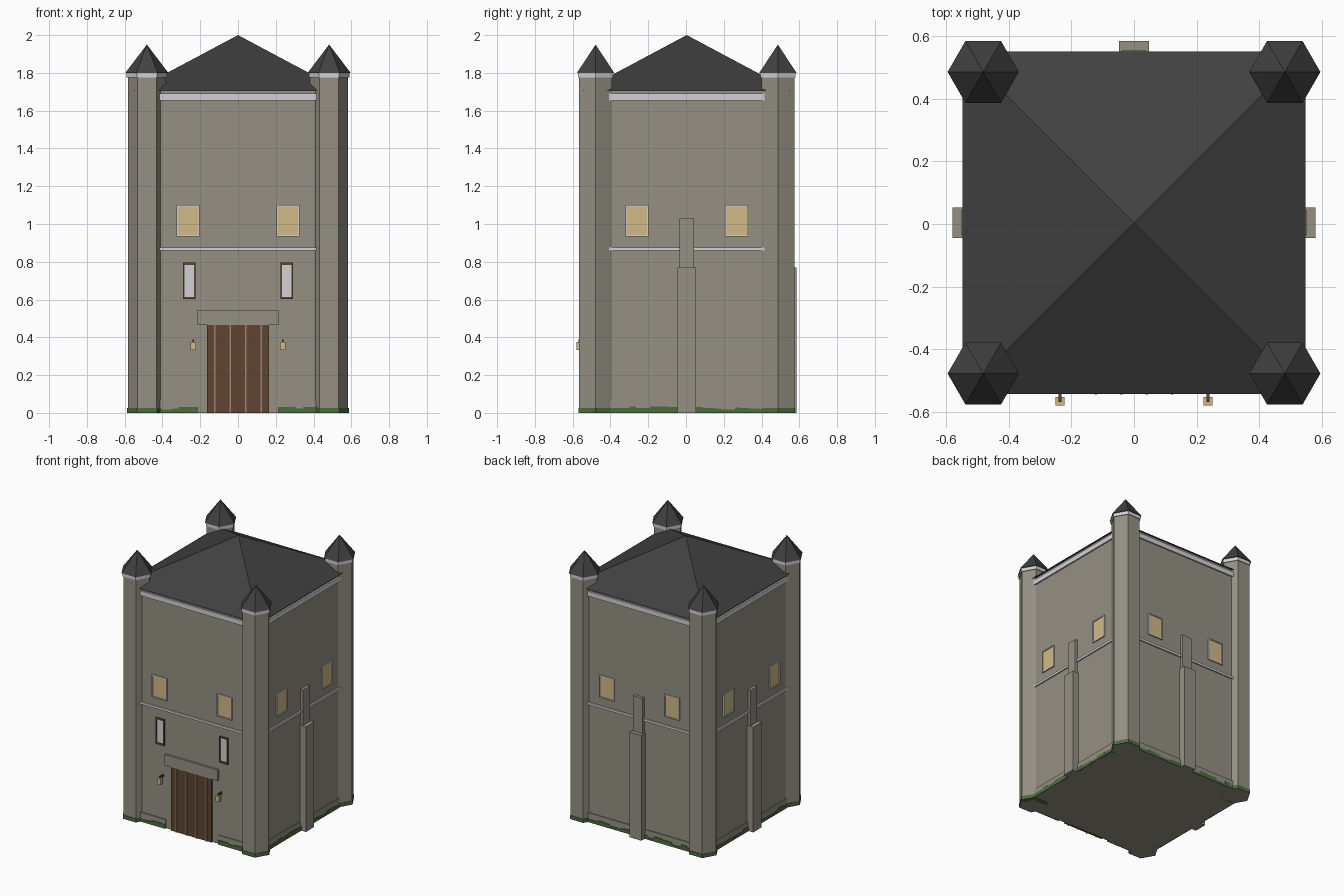
import bpy, bmesh, math, random
from mathutils import Matrix, Vector

if "Cube" in bpy.data.objects:
    bpy.data.objects.remove(bpy.data.objects["Cube"])

random.seed(4)
SHIFT = 0.004          # tower centre in y
WALL, CORNER = 0.532, 0.4825


def mat(name, rgb):
    m = bpy.data.materials.new(name)
    m.diffuse_color = (*rgb, 1)
    m.use_nodes = True
    m.node_tree.nodes["Principled BSDF"].inputs["Base Color"].default_value = m.diffuse_color
    return m


STONE = mat("stone", (0.30, 0.28, 0.23))
SLATE = mat("dark slate", (0.052, 0.052, 0.053))
TRIM = mat("pale trim", (0.65, 0.65, 0.68))
GLOW = mat("warm glass", (0.64, 0.49, 0.24))
WOOD = mat("brown wood", (0.118, 0.057, 0.028))
MOSS = mat("moss green", (0.075, 0.15, 0.05))
IRON = mat("grey iron", (0.28, 0.25, 0.22))


def finish(bm, name, material):
    bmesh.ops.recalc_face_normals(bm, faces=bm.faces)
    me = bpy.data.meshes.new(name)
    bm.to_mesh(me)
    bm.free()
    me.materials.append(material)
    ob = bpy.data.objects.new(name, me)
    ob.location.y = SHIFT
    bpy.context.collection.objects.link(ob)
    return ob


def boxes(name, material, specs, sides=(0,)):
    """Boxes (x0, x1, y0, y1, z0, z1) set on the front, copied by quarter turns."""
    bm = bmesh.new()
    for k in sides:
        turn = Matrix.Rotation(k * math.pi / 2, 4, 'Z')
        for x0, x1, y0, y1, z0, z1 in specs:
            place = Matrix.Translation(((x0 + x1) / 2, (y0 + y1) / 2, (z0 + z1) / 2))
            size = Matrix.Diagonal((x1 - x0, y1 - y0, z1 - z0, 1))
            bmesh.ops.create_cube(bm, size=1, matrix=turn @ place @ size)
    return finish(bm, name, material)


def cone(bm, x, y, z0, z1, r0, r1, n=6, spin=0.0):
    """Solid of n sides with its first corner on +x."""
    rings = [[Vector((x + r * math.cos(spin + 2 * math.pi * i / n),
                      y + r * math.sin(spin + 2 * math.pi * i / n), z)) for i in range(n)]
             for r, z in ((r0, z0), (r1, z1)) if r > 0]
    low = [bm.verts.new(v) for v in rings[0]]
    bm.faces.new(low)
    if r1 > 0:
        high = [bm.verts.new(v) for v in rings[1]]
        bm.faces.new(high)
        for i in range(n):
            j = (i + 1) % n
            bm.faces.new((low[i], low[j], high[j], high[i]))
    else:
        tip = bm.verts.new((x, y, z1))
        for i in range(n):
            bm.faces.new((low[i], low[(i + 1) % n], tip))


def corners(name, material, z0, z1, r0, r1):
    bm = bmesh.new()
    for sx in (-1, 1):
        for sy in (-1, 1):
            cone(bm, sx * CORNER, sy * CORNER, z0, z1, r0, r1)
    return finish(bm, name, material)


ALL = (0, 1, 2, 3)
F = -WALL

# main walls, plinth and pyramid roof
boxes("walls", STONE, [(-WALL, WALL, -WALL, WALL, 0, 1.708)])
boxes("plinth", STONE, [(-0.45, 0.45, F - 0.007, F + 0.02, 0, 0.066)], (1, 2, 3))
boxes("front_plinth", STONE, [(-0.45, -0.215, F - 0.007, F + 0.02, 0, 0.066),
                              (0.215, 0.45, F - 0.007, F + 0.02, 0, 0.066)])
bm = bmesh.new()
cone(bm, 0, 0, 1.708, 2.0, 0.548 * math.sqrt(2), 0, 4, math.pi / 4)
finish(bm, "main_roof", SLATE)

# corner turrets
corners("turret_shafts", STONE, 0, 1.778, 0.101, 0.101)
corners("turret_collars", TRIM, 1.775, 1.80, 0.107, 0.107)
corners("turret_caps", SLATE, 1.80, 1.95, 0.114, 0)

# pale bands round the walls
boxes("eaves_band", TRIM, [(-0.45, 0.45, F - 0.011, F + 0.02, 1.655, 1.69)], ALL)
boxes("storey_band", TRIM, [(-0.45, 0.45, F - 0.010, F + 0.02, 0.86, 0.876)], ALL)

# stepped buttresses on the sides and back
boxes("buttresses", STONE, [(-0.048, 0.048, -0.581, F + 0.01, 0, 0.77),
                            (-0.039, 0.039, -0.553, F + 0.01, 0.77, 1.03)], (1, 2, 3))


def window(name, cx, z0, z1, hw, fw, fh, frame, pane, sides):
    """Framed windows mirrored about the middle."""
    rim, glass = [], []
    for c in (-cx, cx):
        y0, y1 = F - 0.009, F + 0.005
        rim += [(c - hw, c - hw + fw, y0, y1, z0, z1), (c + hw - fw, c + hw, y0, y1, z0, z1),
                (c - hw + fw, c + hw - fw, y0, y1, z0, z0 + fh),
                (c - hw + fw, c + hw - fw, y0, y1, z1 - fh, z1)]
        glass.append((c - hw + fw, c + hw - fw, F - 0.004, y1, z0 + fh, z1 - fh))
    boxes(name + "_frames", frame, rim, sides)
    boxes(name + "_panes", pane, glass, sides)


window("upper_window", 0.264, 0.935, 1.10, 0.061, 0.007, 0.008, TRIM, GLOW, ALL)
window("lower_window", 0.258, 0.602, 0.795, 0.034, 0.008, 0.012, WOOD, TRIM, (0,))

# plank door, thin strips and lintel
boxes("door", WOOD, [(-0.164, 0.164, F - 0.011, F + 0.01, 0, 0.466)])
boxes("door_strips", IRON, [(x - 0.004, x + 0.004, F - 0.018, F, 0, 0.464)
                            for x in (-0.122, -0.041, 0.041, 0.122)])
boxes("door_lintel", STONE, [(-0.214, 0.214, F - 0.015, F + 0.01, 0.466, 0.546)])

# wall lanterns
boxes("lantern_arms", WOOD, [(c - 0.005, c + 0.005, -0.573, F, 0.374, 0.388) for c in (-0.237, 0.237)])
boxes("lanterns", GLOW, [(c - 0.014, c + 0.014, -0.584, -0.557, 0.333, 0.376) for c in (-0.237, 0.237)])

# ragged moss along the foot of the walls, leaving the doorway clear
for k in ALL:
    strip, x = [], -0.44
    gap = 0.215 if k == 0 else 0.048
    while x < 0.44:
        w = random.uniform(0.03, 0.08)
        if x + w < -gap or x > gap:
            strip.append((x, x + w, F - 0.012, F, 0, random.uniform(0.016, 0.036)))
        elif x < -gap:
            strip.append((x, -gap, F - 0.012, F, 0, 0.03))
        elif x + w > gap:
            strip.append((gap, x + w, F - 0.012, F, 0, 0.03))
        x += w
    boxes("wall_moss", MOSS, strip, (k,))
corners("turret_moss", MOSS, 0, 0.027, 0.105, 0.105)
